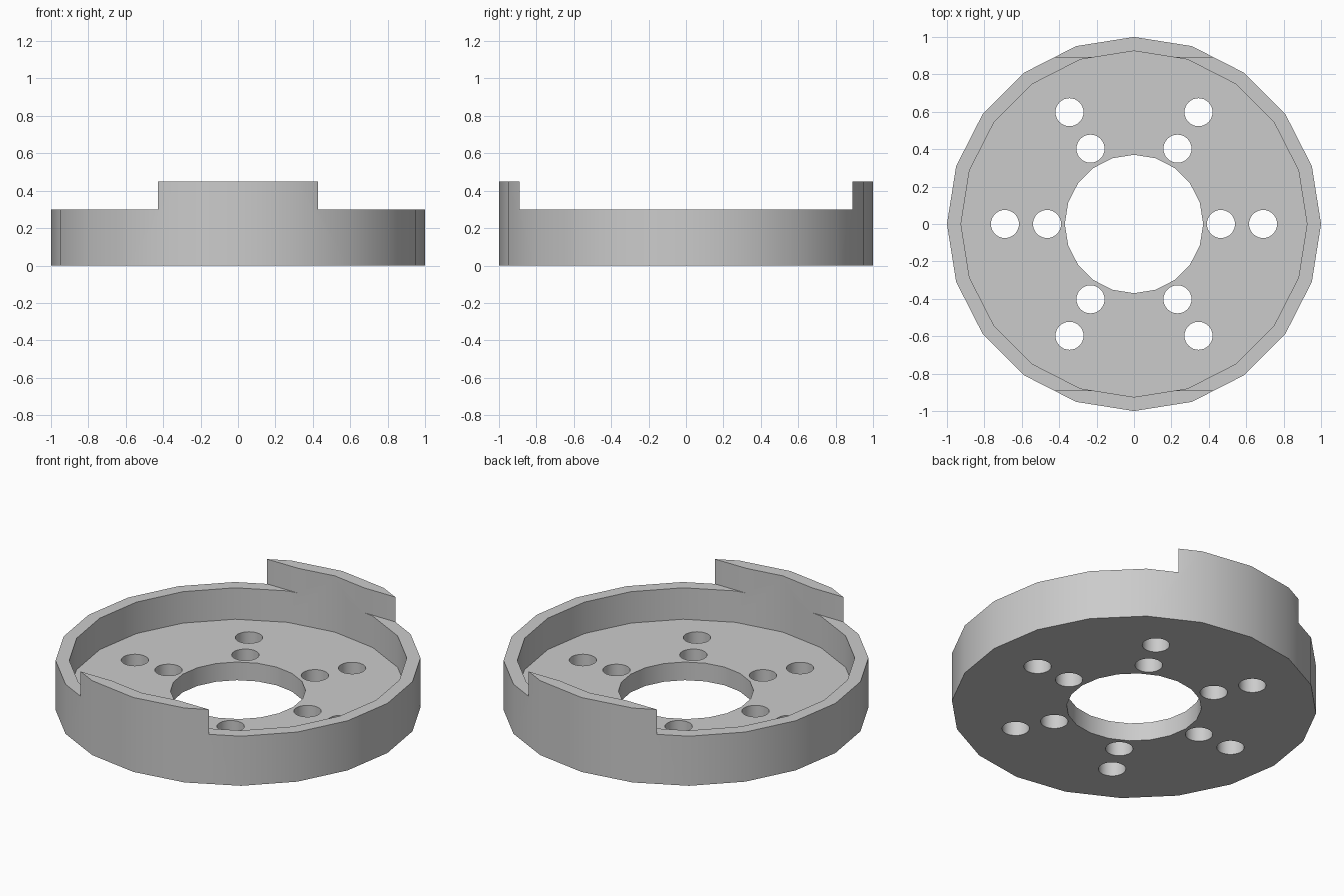
import bpy
from math import cos, sin, radians

cube = bpy.data.objects.get("Cube")
if cube:
    bpy.data.objects.remove(cube)

# Main sizes
SIDES = 20
OUTER_R, POCKET_R, BORE_R, BOLT_R = 1.0, 0.925, 0.37, 0.075
FLOOR_Z, RIM_Z, TAB_Z = 0.11, 0.30, 0.45
TAB_Y = 0.89

grey = bpy.data.materials.new("light grey")
grey.use_nodes = True
grey.diffuse_color = (0.6, 0.6, 0.6, 1)
grey.node_tree.nodes["Principled BSDF"].inputs["Base Color"].default_value = (0.6, 0.6, 0.6, 1)


def disc(name, radius, z0, z1, sides=SIDES, x=0, y=0):
    """Upright prism with a vertex pointing along +x."""
    bpy.ops.mesh.primitive_cylinder_add(
        vertices=sides, radius=radius, depth=z1 - z0, location=(x, y, (z0 + z1) / 2))
    obj = bpy.context.object
    obj.name = name
    return obj


def cut(body, cutter):
    """Subtract the cutter from the body and discard it."""
    cutter.hide_render = True
    mod = body.modifiers.new(cutter.name, 'BOOLEAN')
    mod.operation = 'DIFFERENCE'
    mod.solver = 'EXACT'
    mod.object = cutter
    bpy.context.view_layer.objects.active = body
    bpy.ops.object.modifier_apply(modifier=mod.name)
    bpy.data.objects.remove(cutter)


# Cup blank as tall as the two raised tabs
body = disc("flange_ring", OUTER_R, 0, TAB_Z)
body.data.materials.append(grey)

# Recess inside the rim, then the central bore
cut(body, disc("pocket_cutter", POCKET_R, FLOOR_Z, 1))
cut(body, disc("bore_cutter", BORE_R, -1, 1))

# Lower the rim everywhere except the front and back tabs
bpy.ops.mesh.primitive_cube_add(size=1, location=(0, 0, RIM_Z + 0.5))
slab = bpy.context.object
slab.name = "rim_cutter"
slab.scale = (3, 2 * TAB_Y, 1)
cut(body, slab)

# Two circles of six bolt holes
for ring_r in (0.465, 0.69):
    for angle in range(0, 360, 60):
        a = radians(angle)
        cut(body, disc("bolt_cutter", BOLT_R, -1, 1, 32, ring_r * cos(a), ring_r * sin(a)))

# Smooth round walls, crisp rims
bpy.ops.object.select_all(action='DESELECT')
body.select_set(True)
bpy.context.view_layer.objects.active = body
bpy.ops.object.shade_smooth_by_angle(angle=radians(30))
